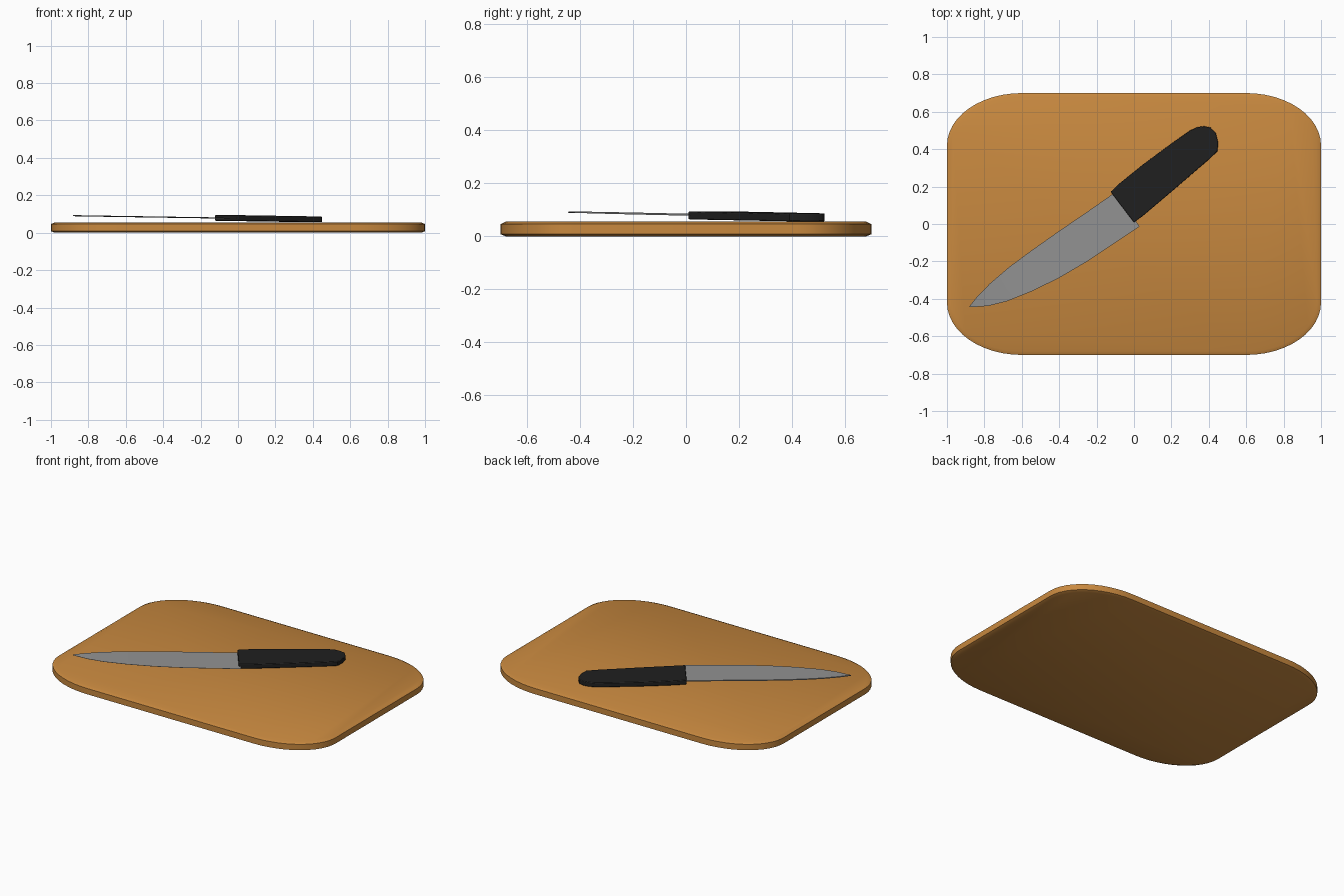
import bpy, bmesh, math

if "Cube" in bpy.data.objects:
    bpy.data.objects.remove(bpy.data.objects["Cube"])


def material(name, rgb):
    m = bpy.data.materials.new(name)
    m.diffuse_color = (*rgb, 1)
    m.use_nodes = True
    m.node_tree.nodes["Principled BSDF"].inputs["Base Color"].default_value = m.diffuse_color
    return m


def make_object(name, bm, mat, angle):
    bmesh.ops.recalc_face_normals(bm, faces=bm.faces)
    me = bpy.data.meshes.new(name)
    bm.to_mesh(me)
    bm.free()
    me.materials.append(mat)
    ob = bpy.data.objects.new(name, me)
    bpy.context.collection.objects.link(ob)
    bpy.ops.object.select_all(action='DESELECT')
    ob.select_set(True)
    bpy.context.view_layer.objects.active = ob
    bpy.ops.object.shade_smooth_by_angle(angle=math.radians(angle))
    return ob


def loft(rings):
    """Skin a stack of closed rings and cap both ends."""
    bm = bmesh.new()
    vs = [[bm.verts.new(p) for p in r] for r in rings]
    n = len(vs[0])
    for a, b in zip(vs, vs[1:]):
        for i in range(n):
            j = (i + 1) % n
            bm.faces.new((a[i], a[j], b[j], b[i]))
    bm.faces.new(vs[0][::-1])
    bm.faces.new(vs[-1])
    return bm


def knife_z(x, y):
    """Centre plane of the knife: it rests on its handle end, tip raised."""
    return 0.079 - 0.0125 * (0.8 * x + 0.6 * y)


wood = material("wood", (0.58, 0.25, 0.05))
steel = material("steel", (0.29, 0.29, 0.29))
black = material("black_plastic", (0.014, 0.014, 0.014))


# Board: rounded rectangle with elliptical corners and softened rims
def board_ring(z, inset, steps=12):
    ring = []
    for q, (sx, sy) in enumerate(((1, 1), (-1, 1), (-1, -1), (1, -1))):
        for k in range(steps + 1):
            t = math.pi / 2 * (q + k / steps)
            ring.append((sx * 0.6 + (0.4 - inset) * math.cos(t),
                         sy * 0.42 + (0.28 - inset) * math.sin(t), z))
    return ring


make_object("cutting_board", loft([board_ring(0, 0.02), board_ring(0.008, 0),
            board_ring(0.046, 0), board_ring(0.055, 0.02)]), wood, 40)

# Blade: wedge section from spine to cutting edge, lofted heel to tip
stations = [((-0.10, 0.17), (0.03, -0.013)),
            ((-0.25, 0.065), (-0.10, -0.10)),
            ((-0.40, -0.037), (-0.25, -0.20)),
            ((-0.55, -0.143), (-0.40, -0.288)),
            ((-0.67, -0.232), (-0.54, -0.357)),
            ((-0.77, -0.318), (-0.68, -0.413)),
            ((-0.84, -0.39), (-0.78, -0.438)),
            ((-0.882, -0.442), (-0.87, -0.445))]
rings = []
for (sx, sy), (ex, ey) in stations:
    zs, ze = knife_z(sx, sy), knife_z(ex, ey)
    h = 0.003
    rings.append([(sx, sy, zs + h), (ex, ey, ze + 0.0005),
                  (ex, ey, ze - 0.0005), (sx, sy, zs - h)])
make_object("blade", loft(rings), steel, 30)

# Handle: rounded outline extruded across the knife plane
outline = [(-0.125, 0.172), (-0.08, 0.215), (0.05, 0.32), (0.20, 0.43),
           (0.30, 0.50), (0.34, 0.518), (0.375, 0.523), (0.41, 0.515),
           (0.437, 0.487), (0.449, 0.44), (0.447, 0.39), (0.40, 0.345),
           (0.20, 0.172), (0.05, 0.045), (0.0, 0.008)]
handle = make_object("handle", loft(
    [[(x, y, knife_z(x, y) + s * 0.015) for x, y in outline] for s in (-1, 1)]),
    black, 30)
bevel = handle.modifiers.new("soft_edges", 'BEVEL')
bevel.width = 0.004
bevel.segments = 2
bevel.limit_method = 'ANGLE'
bevel.angle_limit = math.radians(50)
